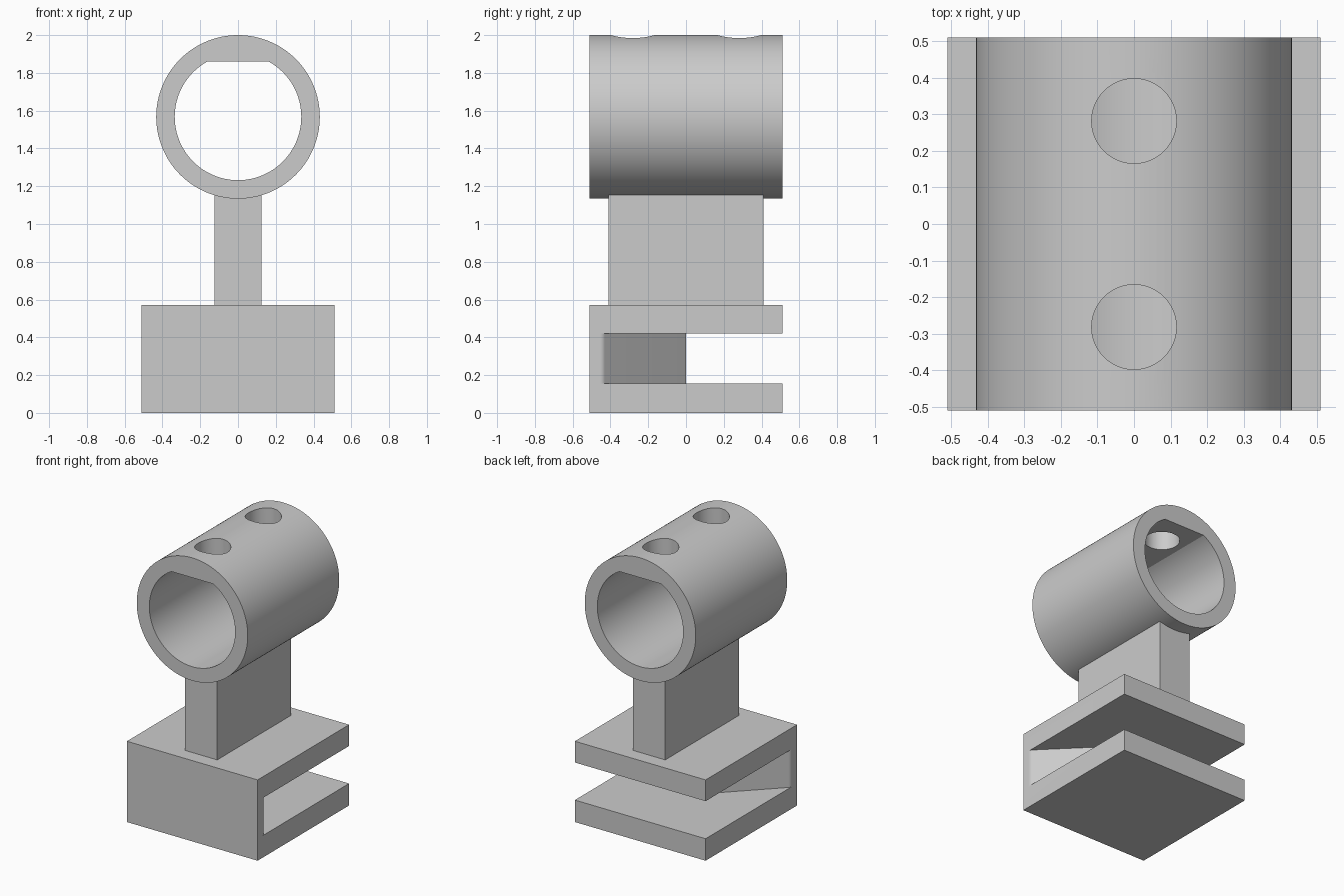
import bpy, bmesh
from math import sin, cos, asin, pi, radians, tan

if "Cube" in bpy.data.objects:
    bpy.data.objects.remove(bpy.data.objects["Cube"])

grey = bpy.data.materials.new("plain grey")
grey.use_nodes = True
colour = (0.6, 0.6, 0.6, 1)
grey.diffuse_color = colour
grey.node_tree.nodes["Principled BSDF"].inputs["Base Color"].default_value = colour


def prism(name, points, axis, low, high):
    """Extrude a closed outline along y (outline in x, z) or z (outline in x, y)."""
    bm = bmesh.new()
    place = (lambda u, v: (u, low, v)) if axis == "y" else (lambda u, v: (u, v, low))
    face = bm.faces.new([bm.verts.new(place(u, v)) for u, v in points])
    shift = (0, high - low, 0) if axis == "y" else (0, 0, high - low)
    moved = bmesh.ops.extrude_face_region(bm, geom=[face])["geom"]
    verts = [g for g in moved if isinstance(g, bmesh.types.BMVert)]
    bmesh.ops.translate(bm, verts=verts, vec=shift)
    bmesh.ops.recalc_face_normals(bm, faces=bm.faces)
    mesh = bpy.data.meshes.new(name)
    bm.to_mesh(mesh)
    bm.free()
    mesh.materials.append(grey)
    obj = bpy.data.objects.new(name, mesh)
    bpy.context.collection.objects.link(obj)
    return obj


def arc(cx, cy, r, start, end, steps):
    return [(cx + r * cos(start + (end - start) * i / steps),
             cy + r * sin(start + (end - start) * i / steps)) for i in range(steps + 1)]


def circle(cx, cy, r, steps):
    return arc(cx, cy, r, 0, 2 * pi, steps)[:-1]


def rect(x, y):
    return [(-x, -y), (x, -y), (x, y), (-x, y)]


def activate(obj):
    bpy.ops.object.select_all(action="DESELECT")
    obj.select_set(True)
    bpy.context.view_layer.objects.active = obj


def cut(obj, cutter):
    cutter.hide_render = True
    mod = obj.modifiers.new("cut", "BOOLEAN")
    mod.operation, mod.solver, mod.object = "DIFFERENCE", "EXACT", cutter
    activate(obj)
    bpy.ops.object.modifier_apply(modifier=mod.name)
    bpy.data.objects.remove(cutter)


HALF = 0.51

# Base block with a slot whose back wall is a blunt wedge with rounded ends
base = prism("base_block", rect(HALF, HALF), "z", 0, 0.57)
r = 0.035
start_y = -0.44 - r * tan(pi / 8)
side = [(0.6, start_y)] + arc(HALF - r, start_y, r, 0, pi / 4, 6) + [(0.07, 0)]
slot = [(0.6, 0.6)] + side + [(-x, y) for x, y in reversed(side)] + [(-0.6, 0.6)]
cut(base, prism("slot_cutter", slot, "z", 0.155, 0.42))

# Upright stem, slightly sunk into the tube
stem = prism("stem", rect(0.125, 0.41), "z", 0.57, 1.17)

# Tube with a flat-topped bore
CZ = 1.567
tube = prism("tube", circle(0, CZ, 0.433, 128), "y", -HALF, HALF)
flat = asin(0.293 / 0.335)
bore = arc(0, CZ, 0.335, pi - flat, 2 * pi + flat, 96)
cut(tube, prism("bore_cutter", bore, "y", -0.6, 0.6))

# Two screw holes through the top wall
for y in (-0.282, 0.282):
    cut(tube, prism("hole_cutter", circle(0, y, 0.116, 48), "z", CZ, 2.1))

for obj in (base, stem, tube):
    activate(obj)
    bpy.ops.object.shade_smooth_by_angle(angle=radians(30))
